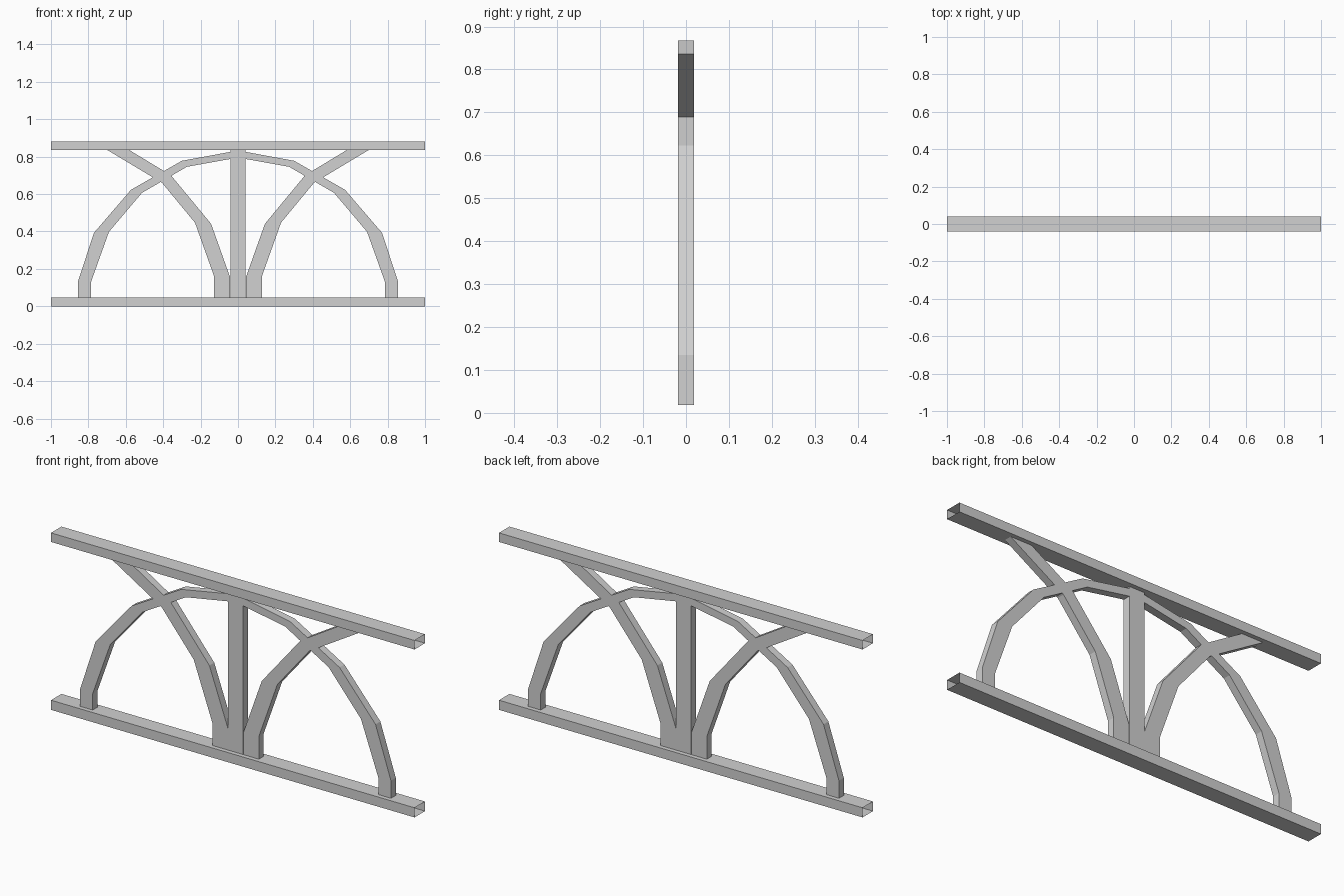
import bpy
import bmesh

if "Cube" in bpy.data.objects:
    bpy.data.objects.remove(bpy.data.objects["Cube"], do_unlink=True)

grey = bpy.data.materials.new("plain_grey")
grey.use_nodes = True
colour = (0.64, 0.64, 0.64, 1)
grey.diffuse_color = colour
grey.node_tree.nodes["Principled BSDF"].inputs["Base Color"].default_value = colour

HALF_DEPTH = 0.019  # timber depth of the infill members
FOOT, HEAD = 0.018, 0.868  # members run on inside the hollow rails


def finish(name, bm):
    bmesh.ops.recalc_face_normals(bm, faces=bm.faces)
    mesh = bpy.data.meshes.new(name)
    bm.to_mesh(mesh)
    bm.free()
    mesh.materials.append(grey)
    obj = bpy.data.objects.new(name, mesh)
    bpy.context.collection.objects.link(obj)
    return obj


def box(name, half_x, half_y, z0, z1, open_ends=False):
    bm = bmesh.new()
    bmesh.ops.create_cube(bm, size=2)
    for v in bm.verts:
        v.co = (v.co.x * half_x, v.co.y * half_y, z1 if v.co.z > 0 else z0)
    if open_ends:
        ends = [f for f in bm.faces if abs(f.calc_center_median().x) > half_x * 0.9]
        bmesh.ops.delete(bm, geom=ends, context="FACES_ONLY")
    return finish(name, bm)


def mirrored_member(name, outer, inner, cap_end):
    """Square-section bent timber between two (x, z) edge lines, mirrored in x."""
    bm = bmesh.new()
    rings = []
    for (ox, oz), (ix, iz) in zip(outer, inner):
        corners = [(ox, -HALF_DEPTH, oz), (ox, HALF_DEPTH, oz),
                   (ix, HALF_DEPTH, iz), (ix, -HALF_DEPTH, iz)]
        rings.append([bm.verts.new(c) for c in corners])
    for a, b in zip(rings, rings[1:]):
        for i in range(4):
            j = (i + 1) % 4
            bm.faces.new((a[i], a[j], b[j], b[i]))
    bm.faces.new(rings[0])
    if cap_end:
        bm.faces.new(rings[-1])
    obj = finish(name, bm)
    mirror = obj.modifiers.new("mirror", "MIRROR")
    mirror.use_clip = True
    return obj


# Hollow rails with open ends
box("bottom_rail", 1, 0.041, 0, 0.048, open_ends=True)
box("top_rail", 1, 0.041, 0.835, 0.88, open_ends=True)

# Centre post
box("centre_post", 0.041, HALF_DEPTH, FOOT, HEAD)

# Faceted arch from rail to rail
mirrored_member(
    "arch",
    [(0.855, FOOT), (0.855, 0.135), (0.77, 0.393), (0.572, 0.623), (0.30, 0.778), (0, 0.833)],
    [(0.786, FOOT), (0.786, 0.13), (0.69, 0.398), (0.513, 0.607), (0.273, 0.746), (0, 0.795)],
    cap_end=False)

# Curved braces crossing the arch
mirrored_member(
    "curved_braces",
    [(0.128, FOOT), (0.128, 0.161), (0.23, 0.447), (0.406, 0.66), (0.70, 0.836)],
    [(0.043, FOOT), (0.043, 0.158), (0.144, 0.441), (0.358, 0.70), (0.635, HEAD)],
    cap_end=True)
